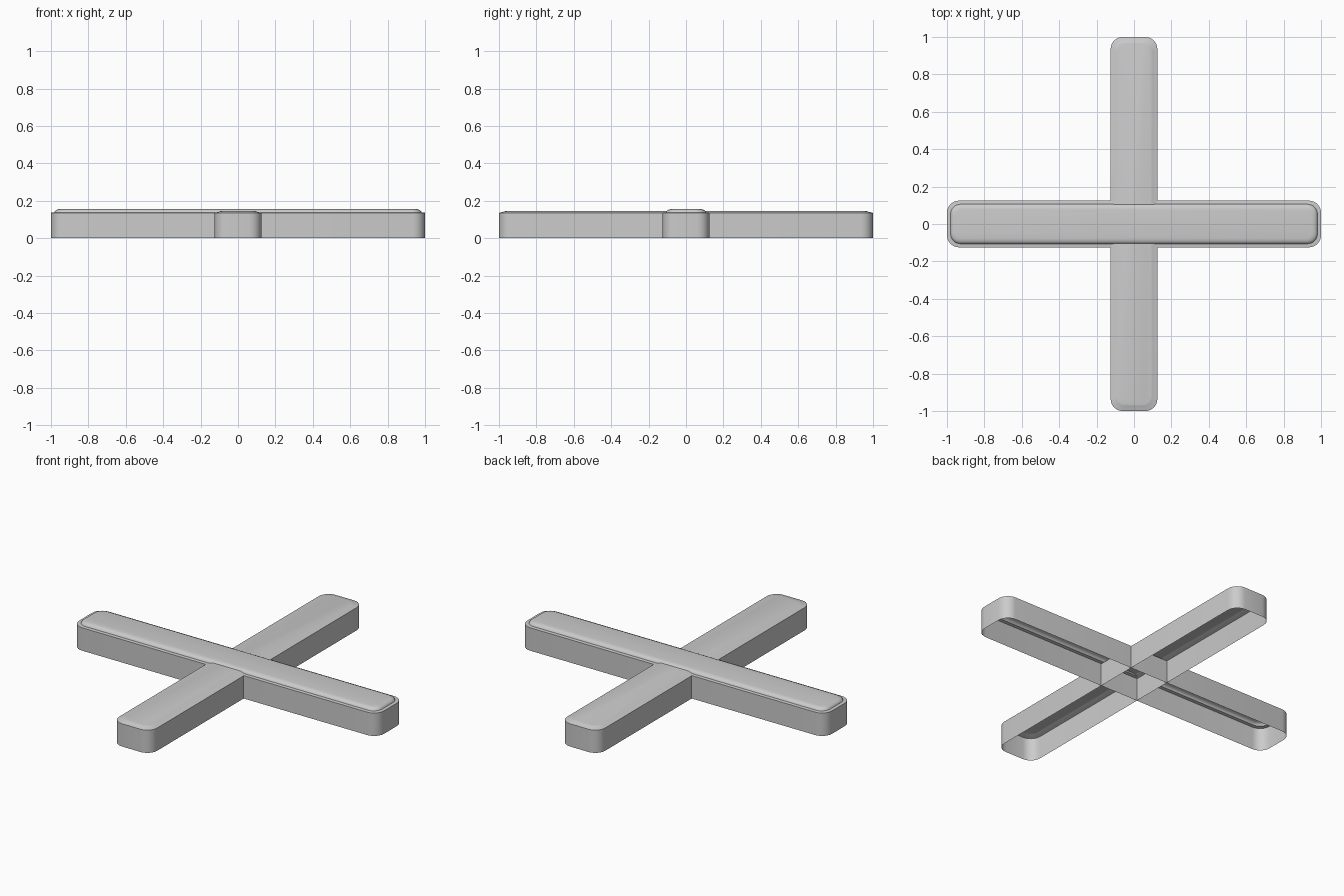
import bpy
import bmesh
from math import sin, cos, pi

cube = bpy.data.objects.get("Cube")
if cube:
    bpy.data.objects.remove(cube, do_unlink=True)

grey = bpy.data.materials.new("light_grey")
grey.use_nodes = True
colour = (0.6, 0.6, 0.6, 1)
grey.diffuse_color = colour
grey.node_tree.nodes["Principled BSDF"].inputs["Base Color"].default_value = colour

HALF_LENGTH, HALF_WIDTH, RADIUS, STEPS = 1.0, 0.125, 0.065, 6


def rounded_ring(bm, inset, z):
    """Rounded rectangle of vertices, inset from the outer wall."""
    r = RADIUS - inset * 0.6
    cx, cy = HALF_LENGTH - inset - r, HALF_WIDTH - inset - r
    ring = []
    for corner, (sx, sy) in enumerate([(1, 1), (-1, 1), (-1, -1), (1, -1)]):
        for i in range(STEPS + 1):
            a = (corner + i / STEPS) * pi / 2
            ring.append(bm.verts.new((sx * cx + r * cos(a), sy * cy + r * sin(a), z)))
    return ring


def bar(name, profile, turn):
    """Hollow, open-bottomed bar lofted through (inset, height) rings."""
    bm = bmesh.new()
    rings = [rounded_ring(bm, inset, z) for inset, z in profile]
    for low, high in zip(rings, rings[1:]):
        for i in range(len(low)):
            j = (i + 1) % len(low)
            bm.faces.new((low[i], low[j], high[j], high[i]))
    bm.faces.new(rings[-1])
    mesh = bpy.data.meshes.new(name)
    bm.to_mesh(mesh)
    bm.free()
    mesh.materials.append(grey)
    obj = bpy.data.objects.new(name, mesh)
    bpy.context.collection.objects.link(obj)
    obj.rotation_euler.z = turn
    bpy.ops.object.select_all(action="DESELECT")
    obj.select_set(True)
    bpy.context.view_layer.objects.active = obj
    bpy.ops.object.shade_smooth_by_angle(angle=0.7)


# Upper bar: narrow ledge around a raised, rounded top
bar("long_bar", [(0, 0), (0, 0.136), (0.019, 0.138), (0.021, 0.144),
                 (0.027, 0.150), (0.036, 0.154), (0.048, 0.156)], 0)

# Lower bar: shallow rounded top
bar("cross_bar", [(0, 0), (0, 0.135), (0.008, 0.138), (0.02, 0.140),
                  (0.026, 0.143), (0.036, 0.145)], pi / 2)
